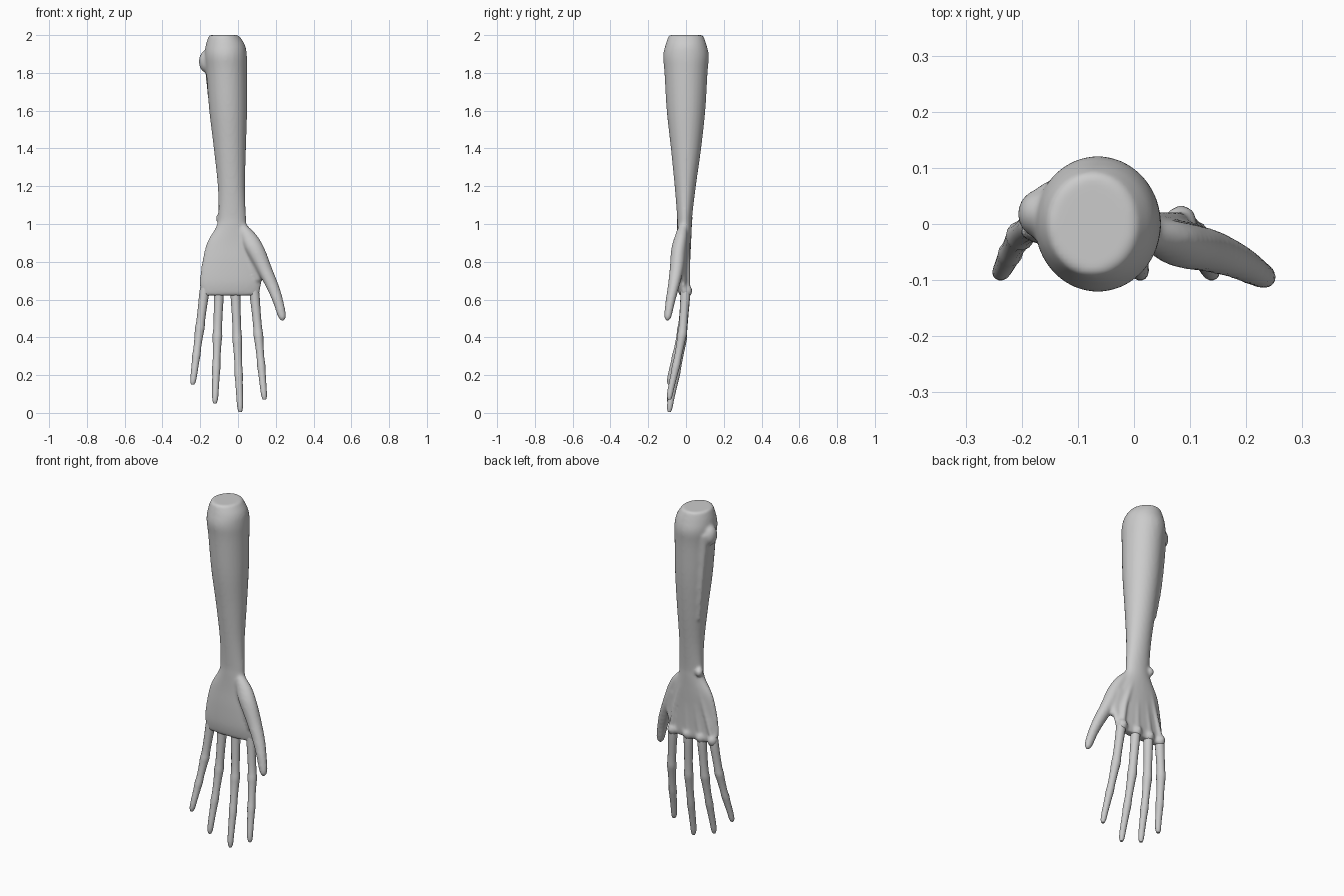
import bpy, bmesh, math
from mathutils import Vector, Matrix

cube = bpy.data.objects.get("Cube")
if cube:
    bpy.data.objects.remove(cube)

GREY = (0.6, 0.6, 0.6, 1)
mat = bpy.data.materials.new("plain grey")
mat.use_nodes = True
mat.diffuse_color = GREY
mat.node_tree.nodes["Principled BSDF"].inputs["Base Color"].default_value = GREY


def spline(keys, steps):
    """Smooth interpolation through section keys (x, y, z, rx, ry)."""
    out = []
    k = [keys[0]] + list(keys) + [keys[-1]]
    for i in range(1, len(k) - 2):
        for s in range(steps):
            t = s / steps
            out.append([0.5 * (2 * b + (c - a) * t + (2 * a - 5 * b + 4 * c - d) * t ** 2
                               + (3 * b - a - 3 * c + d) * t ** 3)
                        for a, b, c, d in zip(*k[i - 1:i + 3])])
    return out + [list(keys[-1])]


def loft(bm, keys, sides=16, steps=4):
    """Closed skin over horizontal elliptical sections."""
    rings = []
    for x, y, z, rx, ry in spline(keys, steps):
        angles = [2 * math.pi * i / sides for i in range(sides)]
        rings.append([bm.verts.new((x + rx * math.cos(a), y + ry * math.sin(a), z))
                      for a in angles])
    faces = [bm.faces.new(rings[0]), bm.faces.new(rings[-1])]
    for lo, hi in zip(rings, rings[1:]):
        for i in range(sides):
            j = (i + 1) % sides
            faces.append(bm.faces.new((lo[i], lo[j], hi[j], hi[i])))
    bmesh.ops.recalc_face_normals(bm, faces=faces)


def ball(bm, centre, size):
    m = Matrix.Translation(centre) @ Matrix.Diagonal((*size, 1))
    bmesh.ops.create_uvsphere(bm, u_segments=16, v_segments=10, radius=1, matrix=m)


def finish(bm, name, blend=False):
    me = bpy.data.meshes.new(name)
    bm.to_mesh(me)
    bm.free()
    me.materials.append(mat)
    ob = bpy.data.objects.new(name, me)
    bpy.context.collection.objects.link(ob)
    bpy.ops.object.select_all(action='DESELECT')
    ob.select_set(True)
    bpy.context.view_layer.objects.active = ob
    if blend:
        # Fuse the overlapping volumes into one soft skin
        r = ob.modifiers.new("fuse", 'REMESH')
        r.mode = 'VOXEL'
        r.voxel_size = 0.008
        s = ob.modifiers.new("soften", 'SMOOTH')
        s.factor = 0.5
        s.iterations = 6
        for m in ("fuse", "soften"):
            bpy.ops.object.modifier_apply(modifier=m)
    bpy.ops.object.shade_smooth_by_angle(angle=math.radians(50))
    return ob


# Forearm and palm, from the cut elbow to the finger webs
bm = bmesh.new()
loft(bm, [
    (-0.075, 0, 2.0, 0.078, 0.09),
    (-0.067, 0, 1.95, 0.103, 0.108),
    (-0.065, 0, 1.89, 0.112, 0.121),
    (-0.06, 0, 1.8, 0.108, 0.114),
    (-0.052, 0, 1.6, 0.1, 0.102),
    (-0.043, 0, 1.4, 0.085, 0.08),
    (-0.035, -0.004, 1.2, 0.072, 0.056),
    (-0.031, -0.007, 1.05, 0.073, 0.041),
    (-0.033, -0.008, 0.99, 0.081, 0.039),
    (-0.04, -0.01, 0.9, 0.125, 0.037),
    (-0.04, -0.014, 0.8, 0.15, 0.036),
    (-0.04, -0.015, 0.7, 0.163, 0.034),
    (-0.041, -0.012, 0.645, 0.158, 0.03),
    (-0.041, -0.012, 0.622, 0.15, 0.022),
], sides=32, steps=5)

# Elbow bump with its bone ridge, and wrist bump
ball(bm, (-0.165, 0.018, 1.86), (0.043, 0.045, 0.06))
loft(bm, [(-0.15, 0.045, 1.87, 0.03, 0.03), (-0.132, 0.05, 1.55, 0.015, 0.015),
          (-0.11, 0.035, 1.35, 0.01, 0.01)])
ball(bm, (-0.097, 0.014, 1.03), (0.021, 0.023, 0.026))

# Thumb with its fleshy base
loft(bm, [
    (0.015, -0.015, 1.0, 0.025, 0.02),
    (0.055, -0.025, 0.94, 0.045, 0.033),
    (0.088, -0.038, 0.87, 0.053, 0.04),
    (0.135, -0.048, 0.77, 0.044, 0.038),
    (0.182, -0.066, 0.67, 0.036, 0.031),
    (0.212, -0.083, 0.59, 0.029, 0.026),
    (0.232, -0.095, 0.515, 0.023, 0.02),
    (0.235, -0.098, 0.488, 0.01, 0.01),
])
# Thin web between thumb and palm
loft(bm, [(0.07, -0.02, 0.86, 0.05, 0.028), (0.1, -0.025, 0.76, 0.04, 0.025),
          (0.105, -0.02, 0.7, 0.025, 0.022)])

# Finger name, knuckle x, tip x, tip z
FINGERS = [("little_finger", -0.175, -0.24, 0.15), ("ring_finger", -0.1, -0.122, 0.05),
           ("middle_finger", -0.015, 0.012, 0.005), ("index_finger", 0.084, 0.14, 0.07)]

# Knuckles and tendons on the back of the hand
for name, x, tip_x, tip_z in FINGERS:
    ball(bm, (x, 0.003, 0.645), (0.029, 0.031, 0.034))
    loft(bm, [(x * 0.4 - 0.02, 0.01, 0.95, 0.012, 0.014), (x * 0.8, 0.01, 0.78, 0.012, 0.014),
              (x, 0.006, 0.66, 0.015, 0.018)], sides=10)
finish(bm, "forearm_and_palm", blend=True)

# Fingers: slightly curled forward, swelling at each joint
# Section rule: share of length, radius, forward bend
SECTIONS = [(0, 0.025, 0), (0.08, 0.026, 0.0), (0.22, 0.0235, 0.07), (0.36, 0.023, 0.15),
            (0.42, 0.026, 0.2), (0.48, 0.023, 0.27), (0.62, 0.02, 0.46), (0.7, 0.022, 0.58),
            (0.76, 0.0195, 0.67), (0.9, 0.017, 0.9), (0.97, 0.0145, 0.98), (1, 0.008, 1)]
for name, x, tip_x, tip_z in FINGERS:
    bm = bmesh.new()
    top = 0.665
    loft(bm, [(x + (tip_x - x) * t, -0.004 - 0.084 * bend, top + (tip_z - top) * t, r, r)
              for t, r, bend in SECTIONS], sides=14, steps=2)
    finish(bm, name)
